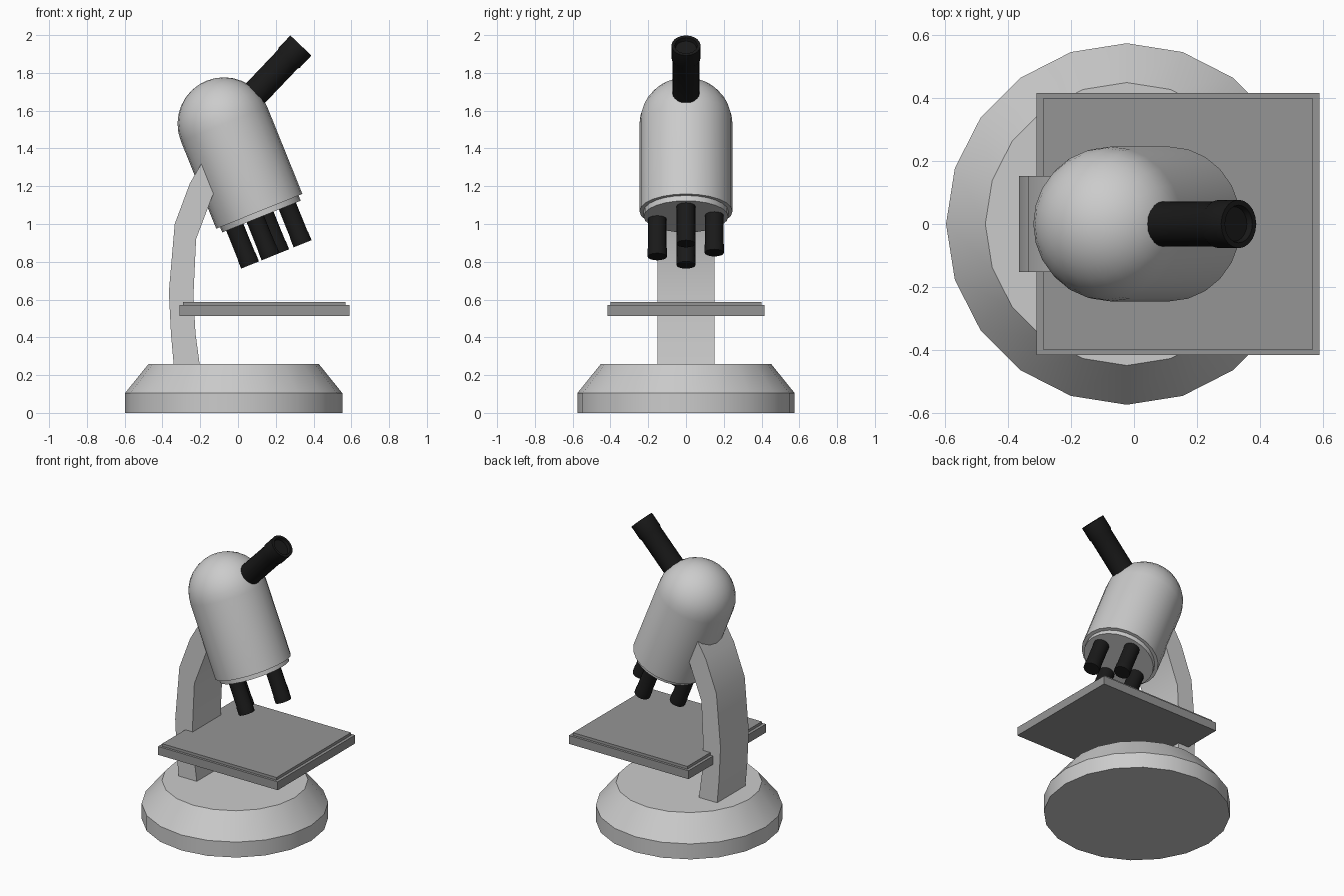
import bpy, bmesh, math
from mathutils import Vector

if "Cube" in bpy.data.objects:
    bpy.data.objects.remove(bpy.data.objects["Cube"])


def paint(ob, mat):
    if mat:
        ob.data.materials.append(mat)


def material(name, v):
    m = bpy.data.materials.new(name)
    m.diffuse_color = (v, v, v, 1)
    m.use_nodes = True
    m.node_tree.nodes["Principled BSDF"].inputs["Base Color"].default_value = m.diffuse_color
    return m


def finish(name, bm, mat=None, smooth=30):
    bmesh.ops.recalc_face_normals(bm, faces=bm.faces)
    me = bpy.data.meshes.new(name)
    bm.to_mesh(me)
    bm.free()
    ob = bpy.data.objects.new(name, me)
    bpy.context.collection.objects.link(ob)
    paint(ob, mat)
    if smooth:
        bpy.ops.object.select_all(action='DESELECT')
        ob.select_set(True)
        bpy.context.view_layer.objects.active = ob
        bpy.ops.object.shade_smooth_by_angle(angle=math.radians(smooth))
    return ob


def lathe(name, profile, origin, axis, sides=20, mat=None):
    """Spin (radius, height) points around an axis; both ends sit on the axis."""
    bm = bmesh.new()
    vs = [bm.verts.new((r, 0, h)) for r, h in profile]
    es = [bm.edges.new(p) for p in zip(vs, vs[1:])]
    bmesh.ops.spin(bm, geom=vs + es, axis=(0, 0, 1), cent=(0, 0, 0),
                   steps=sides, angle=math.tau)
    bmesh.ops.remove_doubles(bm, verts=bm.verts, dist=1e-5)
    bmesh.ops.dissolve_degenerate(bm, dist=1e-6, edges=bm.edges)
    quat = Vector(axis).to_track_quat('Z', 'Y')
    bm.transform(quat.to_matrix().to_4x4())
    bmesh.ops.translate(bm, verts=bm.verts, vec=origin)
    return finish(name, bm, mat)


def box(name, lo, hi, mat):
    bm = bmesh.new()
    bmesh.ops.create_cube(bm, size=1)
    lo, hi = Vector(lo), Vector(hi)
    bmesh.ops.scale(bm, verts=bm.verts, vec=hi - lo)
    bmesh.ops.translate(bm, verts=bm.verts, vec=(lo + hi) / 2)
    return finish(name, bm, mat, 0)


black = material("black", 0.01)
dark = material("dark_grey", 0.3)

# Foot
lathe("base", [(0, 0), (0.575, 0), (0.575, 0.105), (0.45, 0.26), (0, 0.26)],
      (-0.023, 0, 0), (0, 0, 1))

# Curved arm, side outline extruded across y
outline = [(-0.34, 0.25), (-0.355, 0.42), (-0.366, 0.64), (-0.335, 1.0),
           (-0.255, 1.215), (-0.17, 1.36), (-0.04, 1.36), (-0.04, 1.3),
           (-0.135, 1.15), (-0.222, 0.92), (-0.236, 0.62), (-0.225, 0.42),
           (-0.202, 0.25)]
bm = bmesh.new()
side = bm.faces.new([bm.verts.new((x, -0.152, z)) for x, z in outline])
ext = bmesh.ops.extrude_face_region(bm, geom=[side], use_keep_orig=True)
bmesh.ops.translate(bm, vec=(0, 0.304, 0),
                    verts=[g for g in ext["geom"] if isinstance(g, bmesh.types.BMVert)])
finish("arm", bm)

# Stage
box("stage", (-0.31, -0.416, 0.513), (0.59, 0.416, 0.57), dark)
box("stage_plate", (-0.29, -0.4, 0.565), (0.57, 0.4, 0.588), dark)

# Tilted body with domed top and a stepped lower rim
tilt = math.radians(22)
up = Vector((-math.sin(tilt), 0, math.cos(tilt)))
across = Vector((math.cos(tilt), 0, math.sin(tilt)))
bottom = Vector((0.113, 0, 1.067))
R, L = 0.246, 0.5
dome = [(R * math.cos(a), L + R * math.sin(a))
        for a in (math.pi / 2 * i / 8 for i in range(8))]
lathe("body", [(0, -0.03), (0.224, -0.03), (0.224, 0), (R, 0)] + dome + [(0, L + R)],
      bottom, up, 24)

# Objective lenses: offsets across the tilt and along y
for i, (a, y) in enumerate([(-0.152, 0), (0.148, 0), (-0.035, -0.152), (0.02, 0.15)]):
    lathe(f"objective_{i + 1}",
          [(0, 0), (0.049, 0), (0.049, 0.19), (0.051, 0.2), (0.051, 0.245), (0, 0.245)],
          bottom + across * a + Vector((0, y, 0)), -up, 16, black)

# Eyepiece with collar and recessed end
direction = Vector((1, 0, 1.05)).normalized()
tip = Vector((0.333, 0, 1.945))
lathe("eyepiece",
      [(0, 0), (0.072, 0), (0.072, 0.36), (0.077, 0.37), (0.077, 0.46),
       (0.06, 0.46), (0.055, 0.44), (0, 0.44)],
      tip - direction * 0.46, direction, 20, black)
